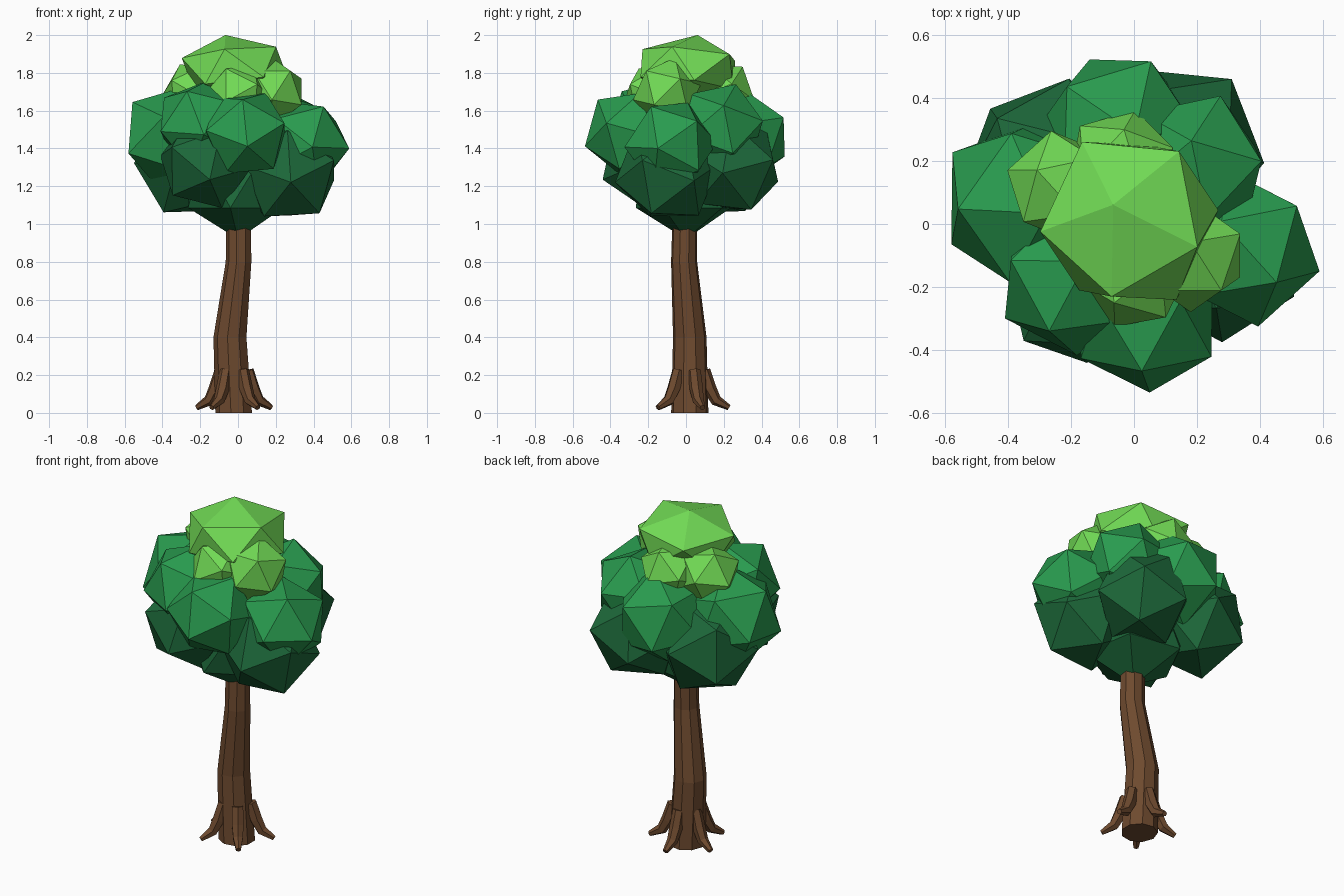
import bpy, bmesh, math
from mathutils import Vector, Matrix

cube = bpy.data.objects.get("Cube")
if cube:
    bpy.data.objects.remove(cube, do_unlink=True)


def material(name, color):
    m = bpy.data.materials.new(name)
    m.use_nodes = True
    m.diffuse_color = (*color, 1)
    m.node_tree.nodes["Principled BSDF"].inputs["Base Color"].default_value = (*color, 1)
    return m


bark = material("bark brown", (0.155, 0.068, 0.028))
dark = material("dark green", (0.012, 0.14, 0.042))
mid = material("mid green", (0.022, 0.33, 0.078))
light = material("light green", (0.165, 0.70, 0.09))


def finish(bm, name, mat):
    bmesh.ops.recalc_face_normals(bm, faces=bm.faces)
    mesh = bpy.data.meshes.new(name)
    bm.to_mesh(mesh)
    bm.free()
    mesh.materials.append(mat)
    obj = bpy.data.objects.new(name, mesh)
    bpy.context.collection.objects.link(obj)


def clump(name, mat, center, radius, tip, side, squash=1):
    """Faceted leaf clump with one corner toward tip and the next turned to side."""
    center = Vector(center)
    z = (Vector(tip) - center).normalized()
    x = Vector(side) - center
    x = (x - z * x.dot(z)).normalized()
    turn = Matrix((x, z.cross(x), z)).transposed().to_4x4()
    bm = bmesh.new()
    bmesh.ops.create_icosphere(bm, subdivisions=1, radius=radius)
    place = Matrix.Translation(center) @ Matrix.Diagonal((1, 1, squash, 1)) @ turn
    bmesh.ops.transform(bm, matrix=place, verts=bm.verts)
    finish(bm, name, mat)


def tube(name, points, radii, sides, across=None):
    """Tapered tube; rings lie flat unless an across axis is given."""
    bm = bmesh.new()
    rings = []
    for i, (p, r) in enumerate(zip(points, radii)):
        u, v = Vector((1, 0, 0)), Vector((0, 1, 0))
        if across:
            along = points[min(i + 1, len(points) - 1)] - points[max(i - 1, 0)]
            u = across
            v = along.normalized().cross(u)
        angles = [math.tau * (k + 0.5) / sides for k in range(sides)]
        rings.append([bm.verts.new(p + r * (u * math.cos(a) + v * math.sin(a))) for a in angles])
    for a, b in zip(rings, rings[1:]):
        for k in range(sides):
            n = (k + 1) % sides
            bm.faces.new((a[k], a[n], b[n], b[k]))
    bm.faces.new(rings[0])
    bm.faces.new(rings[-1])
    finish(bm, name, bark)


# Trunk with a gentle bend
tube("trunk", [Vector(p) for p in ((-0.02, 0.02, 0), (-0.04, 0.02, 0.4),
                                   (0.005, -0.01, 0.8), (0.005, -0.005, 1.08))],
     (0.1, 0.09, 0.07, 0.066), 9)

# Five flared roots around the base
for i in range(5):
    a = math.radians(-53 + 72 * i)
    out = Vector((math.cos(a), math.sin(a), 0))
    across = Vector((-out.y, out.x, 0))
    path = [Vector((-0.02, 0.02, z)) + out * d
            for d, z in ((0.075, 0.225), (0.105, 0.13), (0.14, 0.065), (0.208, 0.028))]
    tube(f"root_{i + 1}", path, (0.034, 0.036, 0.03, 0.015), 6, across)

# Lower dark foliage
clump("foliage_core", dark, (0, 0, 1.22), 0.3, (0, 0, 0.9), (0.2, -0.1, 1.1))
clump("lower_foliage_front_left", dark, (0.27, -0.1, 1.27), 0.28, (0.28, -0.38, 1.22), (0.5, -0.2, 1.34))
clump("lower_foliage_back_left", dark, (0.14, 0.24, 1.31), 0.28, (0.31, 0.46, 1.34), (0.1, 0.48, 1.25))
clump("lower_foliage_back_right", dark, (-0.27, 0.18, 1.31), 0.29, (-0.47, 0.38, 1.18), (-0.4, 0.3, 1.55))
clump("lower_foliage_front_right", dark, (-0.17, -0.2, 1.33), 0.26, (-0.36, -0.38, 1.41), (-0.37, -0.3, 1.18))

# Middle foliage ring
clump("middle_foliage_right", mid, (-0.35, 0.07, 1.46), 0.28, (-0.59, -0.07, 1.37), (-0.56, 0.03, 1.6))
clump("middle_foliage_front_right", mid, (-0.2, -0.18, 1.53), 0.245, (-0.41, -0.3, 1.49), (-0.38, -0.08, 1.7))
clump("middle_foliage_front", mid, (0.04, -0.3, 1.48), 0.245, (0.05, -0.54, 1.41), (0.03, -0.5, 1.61))
clump("middle_foliage_left", mid, (0.35, -0.08, 1.42), 0.25, (0.59, -0.15, 1.4), (0.54, 0.06, 1.55))
clump("middle_foliage_back_left", mid, (0.19, 0.18, 1.51), 0.245, (0.41, 0.2, 1.63), (0.25, 0.25, 1.72))
clump("middle_foliage_back", mid, (-0.05, 0.29, 1.46), 0.27, (0.06, 0.53, 1.57), (-0.1, 0.54, 1.4))

# Light upper foliage and crown
clump("upper_foliage_front", light, (0, -0.16, 1.68), 0.18, (-0.06, -0.32, 1.65), (0.12, -0.27, 1.75))
clump("upper_foliage_left", light, (0.18, -0.1, 1.7), 0.185, (0.34, -0.17, 1.63), (0.31, -0.02, 1.78))
clump("upper_foliage_right", light, (-0.23, 0.12, 1.69), 0.18, (-0.4, 0.17, 1.68), (-0.28, 0.16, 1.83))
clump("upper_foliage_back", light, (-0.04, 0.19, 1.69), 0.18, (0, 0.345, 1.66), (-0.17, 0.35, 1.7))
clump("crown", light, (-0.015, 0.01, 1.82), 0.3, (-0.065, 0.06, 2.105), (0.17, 0.25, 1.92), 0.62)
